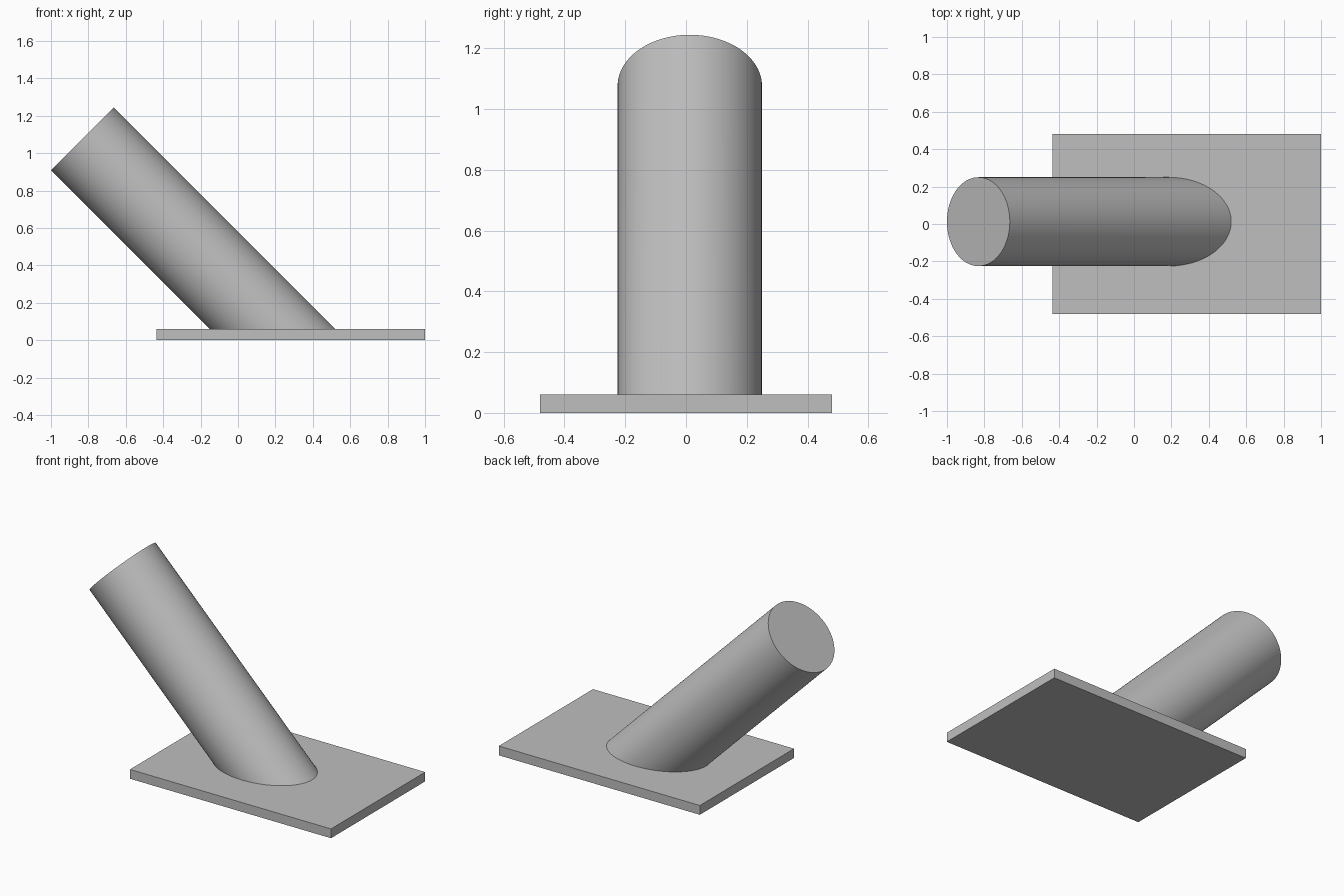
import bpy, bmesh, math
from mathutils import Vector

if "Cube" in bpy.data.objects:
    bpy.data.objects.remove(bpy.data.objects["Cube"])

grey = bpy.data.materials.new("plain_grey")
grey.diffuse_color = (0.52, 0.52, 0.52, 1)
grey.use_nodes = True
grey.node_tree.nodes["Principled BSDF"].inputs["Base Color"].default_value = grey.diffuse_color

PLATE_TOP = 0.06
RADIUS = 0.2375
SIDES = 96


def add_object(name, bm):
    bmesh.ops.recalc_face_normals(bm, faces=bm.faces)
    mesh = bpy.data.meshes.new(name)
    bm.to_mesh(mesh)
    bm.free()
    mesh.materials.append(grey)
    obj = bpy.data.objects.new(name, mesh)
    bpy.context.collection.objects.link(obj)
    return obj


# Flat rectangular base plate
bm = bmesh.new()
bmesh.ops.create_cube(bm, size=1)
for v in bm.verts:
    v.co = Vector((0.2825 + v.co.x * 1.435, v.co.y * 0.96, (v.co.z + 0.5) * PLATE_TOP))
add_object("base_plate", bm)

# Round post leaning 45 degrees, square cut at the top, mitred onto the plate
axis = Vector((-1, 0, 1)).normalized()
across = Vector((1, 0, 1)).normalized()
top_centre = Vector((-0.832, 0.0125, 1.076))
bm = bmesh.new()
top, foot = [], []
for i in range(SIDES):
    a = 2 * math.pi * i / SIDES
    p = top_centre + RADIUS * (math.cos(a) * across + math.sin(a) * Vector((0, 1, 0)))
    top.append(bm.verts.new(p))
    foot.append(bm.verts.new(p - axis * ((p.z - PLATE_TOP) / axis.z)))
bm.faces.new(top)
for i in range(SIDES):
    j = (i + 1) % SIDES
    bm.faces.new((top[i], foot[i], foot[j], top[j]))
post = add_object("leaning_post", bm)

bpy.ops.object.select_all(action='DESELECT')
post.select_set(True)
bpy.context.view_layer.objects.active = post
bpy.ops.object.shade_smooth_by_angle(angle=math.radians(30))
